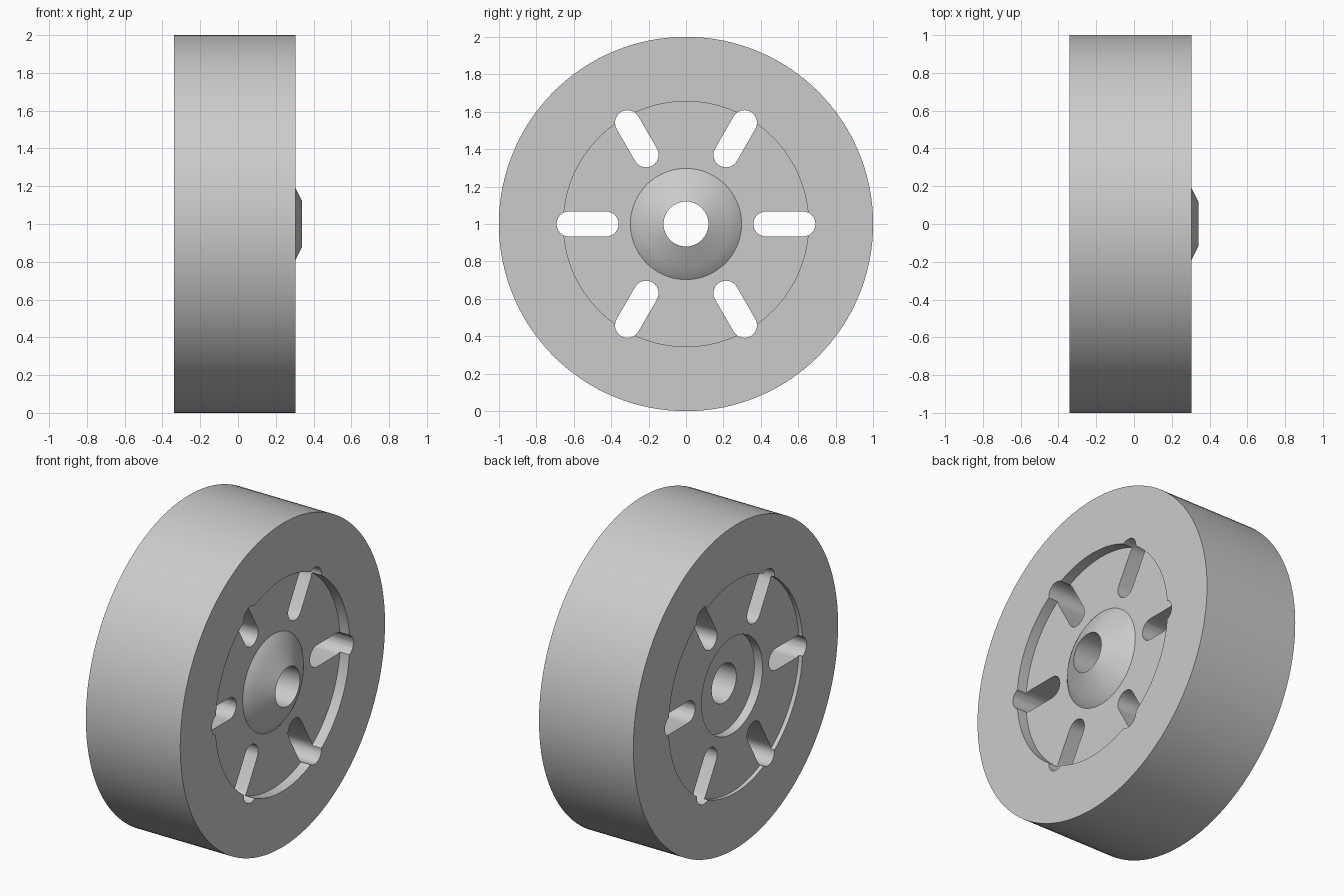
import bpy, bmesh
from math import cos, sin, pi, tau, radians
from mathutils import Matrix, Vector

cube = bpy.data.objects.get("Cube")
if cube:
    bpy.data.objects.remove(cube, do_unlink=True)

SEGMENTS = 128
LIFT = Vector((0, 0, 1))

grey = bpy.data.materials.new("plain grey")
grey.use_nodes = True
grey.diffuse_color = (0.6, 0.6, 0.6, 1)
grey.node_tree.nodes["Principled BSDF"].inputs["Base Color"].default_value = grey.diffuse_color


def make_object(name, bm):
    bmesh.ops.recalc_face_normals(bm, faces=bm.faces)
    mesh = bpy.data.meshes.new(name)
    bm.to_mesh(mesh)
    bm.free()
    mesh.materials.append(grey)
    obj = bpy.data.objects.new(name, mesh)
    bpy.context.collection.objects.link(obj)
    return obj


# Wheel section as (x, radius): domed hub, recessed web, tread, back recess, counterbore
bore, hub, web, tread = 0.12, 0.297, 0.655, 1.0
front, back = 0.305, -0.34
section = [(0.34, bore), (front, 0.19), (0.28, 0.238), (0.26, 0.272), (0.24, hub),
           (0.24, web), (front, web), (front, tread),
           (back, tread), (back, web), (-0.315, web), (-0.315, hub),
           (-0.26, hub), (-0.26, bore)]

bm = bmesh.new()
ring = [bm.verts.new((x, 0, r)) for x, r in section]
edges = [bm.edges.new((a, b)) for a, b in zip(ring, ring[1:] + ring[:1])]
bmesh.ops.spin(bm, geom=ring + edges, cent=(0, 0, 0), axis=(1, 0, 0),
               angle=tau, steps=SEGMENTS, use_merge=True)
bmesh.ops.remove_doubles(bm, verts=bm.verts, dist=1e-5)
bmesh.ops.translate(bm, verts=bm.verts, vec=LIFT)
wheel = make_object("wheel", bm)

# Six round-ended radial slots cut right through
slot_radius, inner, outer, arc = 0.067, 0.427, 0.625, 12
bm = bmesh.new()
for k in range(6):
    turn = Matrix.Rotation(k * tau / 6, 4, 'X')
    outline = []
    for centre, start in ((outer, -pi / 2), (inner, pi / 2)):
        for i in range(arc + 1):
            a = start + pi * i / arc
            p = Vector((-0.5, centre + slot_radius * cos(a), slot_radius * sin(a)))
            outline.append(bm.verts.new(turn @ p + LIFT))
    face = bm.faces.new(outline)
    grown = bmesh.ops.extrude_face_region(bm, geom=[face])["geom"]
    bmesh.ops.translate(bm, vec=(1, 0, 0),
                        verts=[g for g in grown if isinstance(g, bmesh.types.BMVert)])
cutter = make_object("slot_cutter", bm)
cutter.hide_render = True

cut = wheel.modifiers.new("slots", 'BOOLEAN')
cut.operation = 'DIFFERENCE'
cut.solver = 'EXACT'
cut.object = cutter

bpy.ops.object.select_all(action='DESELECT')
wheel.select_set(True)
bpy.context.view_layer.objects.active = wheel
bpy.ops.object.modifier_apply(modifier=cut.name)
bpy.data.objects.remove(cutter, do_unlink=True)

bpy.ops.object.shade_smooth_by_angle(angle=radians(25))
